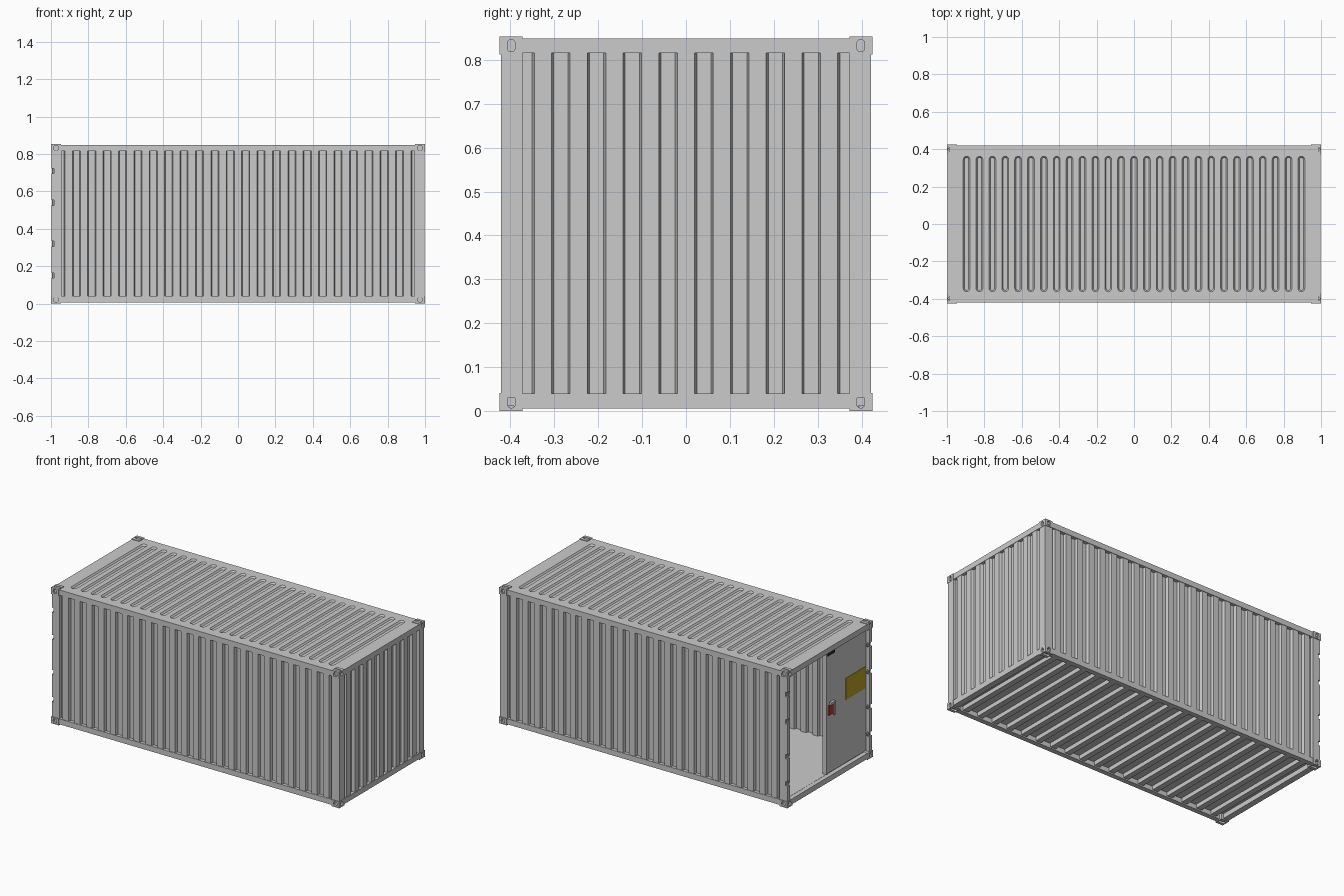
import bpy, bmesh, math
from mathutils import Matrix, Vector

if "Cube" in bpy.data.objects:
    bpy.data.objects.remove(bpy.data.objects["Cube"])


def finish(name, bm, color=None):
    bmesh.ops.recalc_face_normals(bm, faces=bm.faces)
    me = bpy.data.meshes.new(name)
    bm.to_mesh(me)
    bm.free()
    ob = bpy.data.objects.new(name, me)
    bpy.context.collection.objects.link(ob)
    if color:
        mat = bpy.data.materials.new(name + "_paint")
        mat.diffuse_color = (*color, 1)
        mat.use_nodes = True
        mat.node_tree.nodes["Principled BSDF"].inputs["Base Color"].default_value = mat.diffuse_color
        me.materials.append(mat)
    return ob


def add_box(bm, x0, x1, y0, y1, z0, z1):
    size = Matrix.Diagonal((x1 - x0, y1 - y0, z1 - z0, 1))
    mid = Matrix.Translation(((x0 + x1) / 2, (y0 + y1) / 2, (z0 + z1) / 2))
    bmesh.ops.create_cube(bm, size=1, matrix=mid @ size)


def boxes(name, dims, color=None):
    bm = bmesh.new()
    for d in dims:
        add_box(bm, *d)
    return finish(name, bm, color)


def add_slot(bm, m, half, r0, r1, z0, z1, seg=8):
    """Round-ended prism along local x, radius r0 at z0 and r1 at z1."""
    rings = []
    for r, z in ((r0, z0), (r1, z1)):
        ring = []
        for side, start in ((1, -math.pi / 2), (-1, math.pi / 2)):
            for i in range(seg + 1):
                a = start + math.pi * i / seg
                p = Vector((side * half + r * math.cos(a), r * math.sin(a), z))
                ring.append(bm.verts.new(m @ p))
        rings.append(ring)
    lo, hi = rings
    n = len(lo)
    for i in range(n):
        j = (i + 1) % n
        bm.faces.new((lo[i], lo[j], hi[j], hi[i]))
    bm.faces.new(lo[::-1])
    bm.faces.new(hi)


def apply_mod(ob, kind, **settings):
    mod = ob.modifiers.new(kind.title(), kind)
    for k, v in settings.items():
        setattr(mod, k, v)
    bpy.context.view_layer.objects.active = ob
    bpy.ops.object.modifier_apply(modifier=mod.name)


def cut(ob, bm):
    cutter = finish("cutter", bm)
    cutter.hide_render = True
    apply_mod(ob, 'BOOLEAN', operation='DIFFERENCE', object=cutter)
    bpy.data.objects.remove(cutter)


def corrugated(name, place, half, pitch, z0=0.035, z1=0.82):
    """Thin folded sheet; place(t, depth) gives the plan position."""
    ridge, slope, deep = 0.019, 0.005, 0.018
    prof = [(-half, deep)]
    n = int(half / pitch)
    for k in range(-n, n + 1):
        c = k * pitch
        prof += [(c - ridge - slope, deep), (c - ridge, 0), (c + ridge, 0), (c + ridge + slope, deep)]
    prof.append((half, deep))
    bm = bmesh.new()
    cols = [[bm.verts.new((*place(t, d), z)) for z in (z0, z1)] for t, d in prof]
    for a, b in zip(cols, cols[1:]):
        bm.faces.new((a[0], b[0], b[1], a[1]))
    ob = finish(name, bm)
    apply_mod(ob, 'SOLIDIFY', thickness=0.002, offset=0)
    return ob


# Corrugated walls: two long sides and the closed end
corrugated("front_wall", lambda t, d: (t, -0.417 + d), 0.95, 0.0823)
corrugated("back_wall", lambda t, d: (t, 0.417 - d), 0.95, 0.0823)
corrugated("end_wall", lambda t, d: (0.995 - d, t), 0.38, 0.0815)

# Long rails and end beams
boxes("side_rails", [(-0.95, 0.95, min(s * 0.421, s * 0.39), max(s * 0.421, s * 0.39), z0, z1)
                     for s in (-1, 1) for z0, z1 in ((0.006, 0.04), (0.815, 0.849))])
boxes("end_beams", [(min(s * 0.998, s * 0.96), max(s * 0.998, s * 0.96), -0.38, 0.38, z0, z1)
                    for s in (-1, 1) for z0, z1 in ((0.006, 0.04), (0.815, 0.849))])

# Solid posts at the closed end
boxes("end_posts", [(0.945, 0.998, min(s * 0.421, s * 0.372), max(s * 0.421, s * 0.372), 0.03, 0.82)
                    for s in (-1, 1)])

# Door posts with notches that hold the hinges
hinge_z = [0.15, 0.32, 0.54, 0.71]
hh = 0.014
edges = [0.03] + [z + d for z in hinge_z for d in (-hh, hh)] + [0.82]
posts = []
for s in (-1, 1):
    y0, y1 = sorted((s * 0.421, s * 0.395))
    posts.append((-0.985, -0.945, y0, y1, 0.03, 0.82))
    posts += [(-0.998, -0.985, y0, y1, a, b) for a, b in zip(edges[::2], edges[1::2])]
boxes("door_posts", posts)

bm = bmesh.new()
for s in (-1, 1):
    for z in hinge_z:
        bmesh.ops.create_cone(bm, cap_ends=True, segments=10, radius1=0.006, radius2=0.006,
                              depth=2 * hh, matrix=Matrix.Translation((-0.988, s * 0.403, z)))
        y0, y1 = sorted((s * 0.403, s * 0.383))
        add_box(bm, -0.991, -0.984, y0, y1, z - 0.009, z + 0.009)
finish("hinges", bm)

# Roof plate with pressed round-ended grooves
roof = boxes("roof", [(-0.985, 0.985, -0.415, 0.415, 0.832, 0.849)])
bm = bmesh.new()
for i in range(27):
    x = -0.895 + i * 1.79 / 26
    m = Matrix.Translation((x, 0, 0)) @ Matrix.Rotation(math.pi / 2, 4, 'Z')
    add_slot(bm, m, 0.344, 0.011, 0.019, 0.839, 0.850)
cut(roof, bm)

# Corner castings: one corner with three slots, then mirrored to eight
corner = boxes("corner_castings", [(0.947, 1.0, 0.372, 0.425, 0.812, 0.853)])
to_x = Matrix.Rotation(math.pi / 2, 4, 'Y')     # local z to x, long side to z
to_y = Matrix.Rotation(-math.pi / 2, 4, 'X')    # local z to y
for m, half, r in (
    (Matrix.Translation((0.988, 0.398, 0.832)) @ to_x, 0.005, 0.009),
    (Matrix.Translation((0.973, 0.413, 0.832)) @ to_y @ Matrix.Rotation(math.pi / 2, 4, 'Z'), 0.003, 0.012),
    (Matrix.Translation((0.972, 0.400, 0.841)), 0.013, 0.009),
):
    bm = bmesh.new()
    add_slot(bm, m, half, r, r, 0, 0.03)
    cut(corner, bm)
corner.data.transform(Matrix.Translation((0, 0, -0.4265)))
corner.location.z = 0.4265
apply_mod(corner, 'MIRROR', use_axis=(True, True, True))

# Floor and the cross members underneath
boxes("floor", [(-0.97, 0.97, -0.4, 0.4, 0.036, 0.041)])
boxes("floor_cross_members", [(x - 0.018, x + 0.018, -0.385, 0.385, 0.010, 0.037)
                              for x in [-0.9 + i * 1.8 / 17 for i in range(18)]])

# The one hung door, on the front half of the open end
boxes("door", [(-0.975, -0.955, -0.394, 0.0, 0.045, 0.812)])
boxes("door_seal", [(-0.979, -0.953, -0.006, 0.006, 0.045, 0.812)])
boxes("door_plate", [(-0.978, -0.974, -0.385, -0.19, 0.44, 0.575)], (0.5, 0.36, 0.02))
boxes("door_vent", [(-0.983, -0.974, -0.075, -0.005, 0.785, 0.805)], (0.02, 0.02, 0.02))
boxes("lock_box", [(-0.984, -0.974, -0.055, -0.015, 0.41, 0.47)], (0.45, 0.05, 0.03))
boxes("lock_handle", [(-0.992, -0.984, -0.07, -0.055, 0.40, 0.48),
                      (-0.990, -0.974, -0.07, -0.03, 0.47, 0.485)])
